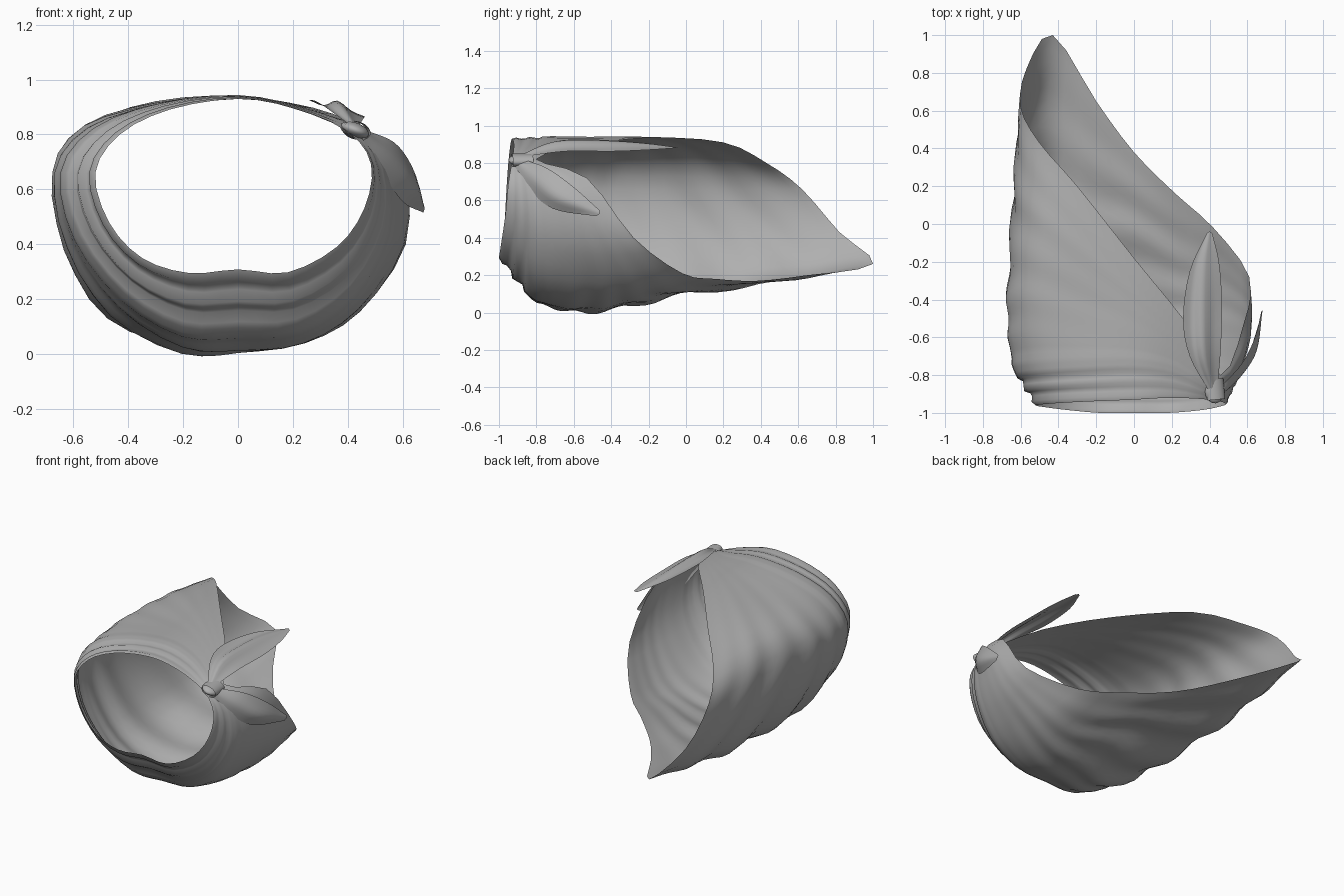
import bpy, math
from mathutils import Vector as V

# Dark grey cloth
cloth = bpy.data.materials.new("grey_cloth")
cloth.diffuse_color = (.43, .43, .43, 1)


def spline(pts, t, closed=False):
    """Catmull-Rom point at parameter t (one unit per control point)."""
    n = len(pts)
    i = math.floor(t) if closed else min(int(t), n - 2)
    f = t - i

    def p(k):
        if closed:
            return pts[k % n]
        if k < 0:
            return 2 * pts[0] - pts[1]
        if k >= n:
            return 2 * pts[-1] - pts[-2]
        return pts[k]
    a, b, c, d = p(i - 1), p(i), p(i + 1), p(i + 2)
    return 0.5 * (2 * b + (c - a) * f + (2 * a - 5 * b + 4 * c - d) * f * f
                  + (3 * b - a - 3 * c + d) * f ** 3)


def loft(name, curves, closed, around, along, shape=None):
    """Smooth sheet through a row of control curves."""
    curves = [[V(p) for p in c] for c in curves]
    n, m = len(curves[0]), len(curves)
    cols = n * around if closed else (n - 1) * around + 1
    rows = (m - 1) * along + 1
    verts, faces = [], []
    for r in range(rows):
        for c in range(cols):
            t, u = c / around, r / along
            p = spline([spline(k, t, closed) for k in curves], u)
            verts.append(shape(p, t, u) if shape else p)
    for r in range(rows - 1):
        for c in range(cols if closed else cols - 1):
            d = (c + 1) % cols
            faces.append((r * cols + c, r * cols + d, (r + 1) * cols + d, (r + 1) * cols + c))
    me = bpy.data.meshes.new(name)
    me.from_pydata(verts, [], faces)
    me.shade_smooth()
    me.materials.append(cloth)
    ob = bpy.data.objects.new(name, me)
    bpy.context.collection.objects.link(ob)
    return ob


# Scarf control curves: start at the knot, over the top, down the left, along the bottom, up the right
rim = [(.40, -.93, .81), (.2, -.92, .895), (0, -.93, .93), (-.25, -.94, .89), (-.43, -.95, .80),
       (-.52, -.96, .66), (-.47, -.97, .48), (-.35, -.985, .35), (-.18, -1, .295), (0, -1, .308),
       (.18, -1, .297), (.36, -.985, .39), (.46, -.965, .53), (.485, -.95, .69)]
seam = [(.43, -.87, .82), (.23, -.75, .898), (0, -.70, .94), (-.28, -.70, .91), (-.52, -.71, .82),
        (-.64, -.73, .66), (-.59, -.76, .42), (-.42, -.78, .20), (-.2, -.79, .07), (0, -.79, .065),
        (.22, -.79, .08), (.42, -.79, .21), (.545, -.79, .44), (.54, -.82, .67)]
belly = [(.44, -.84, .82), (.255, -.65, .897), (0, -.5, .94), (-.3, -.4, .91), (-.56, -.35, .83),
         (-.67, -.42, .66), (-.62, -.42, .38), (-.46, -.45, .14), (-.2, -.48, .015), (0, -.48, .012),
         (.24, -.5, .04), (.44, -.52, .16), (.59, -.6, .4), (.585, -.70, .68)]
middle = [(.45, -.82, .82), (.265, -.58, .897), (0, -.34, .94), (-.3, -.1, .92), (-.54, .05, .83),
          (-.635, .1, .66), (-.61, .25, .40), (-.46, .3, .16), (-.2, .1, .115), (0, -.02, .105),
          (.24, -.2, .09), (.44, -.28, .16), (.61, -.44, .4), (.6, -.62, .70)]
back = [(.46, -.80, .82), (.275, -.52, .897), (0, -.18, .935), (-.3, .2, .91), (-.5, .43, .80),
        (-.6, .62, .66), (-.57, .82, .43), (-.43, 1, .26), (-.2, .65, .20), (0, .38, .17),
        (.22, .16, .18), (.42, -.02, .21), (.61, -.28, .40), (.58, -.53, .72)]


def folds(p, t, u):
    # Rolled folds and hem lip on the brow band, soft sweeping folds on the body
    fade = math.sin(math.pi * t / 14)
    out = V((p.x, 0, p.z - .5)).normalized()
    if u <= 1:
        d = .012 * math.sin(6 * math.pi * u) * fade
        if u > .85:
            d = .008 * fade
        return p + d * (out + V((0, -.7 * fade, 0)) * min(1, 4 * u))
    side = math.exp(-((t - 7.2) / 2.6) ** 2)
    d = .017 * math.sin(2 * math.pi * (1.7 * u - .25 * t)) * side
    return p + d * out * min(1, u - 1) * min(1, 4 - u)


loft("scarf_body", [rim, seam, belly, middle, back], True, 3, 10, folds)

# Two loose tails, each lofted across from edge to edge over its creases
loft("upper_tail", [
    [(.40, -.89, .84), (.295, -.7, .915), (.26, -.5, .925), (.295, -.25, .91), (.385, -.05, .882)],
    [(.41, -.89, .84), (.33, -.7, .90), (.31, -.48, .905), (.33, -.23, .90), (.39, -.045, .882)],
    [(.42, -.89, .84), (.37, -.7, .915), (.36, -.45, .92), (.37, -.22, .905), (.40, -.04, .882)],
    [(.43, -.89, .835), (.415, -.68, .88), (.415, -.42, .885), (.41, -.21, .885), (.407, -.045, .88)],
    [(.44, -.89, .83), (.46, -.65, .862), (.465, -.4, .862), (.45, -.2, .87), (.415, -.05, .88)],
], False, 4, 3)
loft("side_tail", [
    [(.45, -.87, .82), (.57, -.74, .77), (.64, -.6, .67), (.675, -.46, .545)],
    [(.46, -.90, .81), (.57, -.80, .71), (.65, -.67, .61), (.68, -.46, .53)],
    [(.45, -.92, .79), (.52, -.85, .67), (.60, -.71, .555), (.675, -.48, .515)],
], False, 5, 4)

# Knot with a band wrapped over it
bpy.ops.mesh.primitive_uv_sphere_add(segments=16, ring_count=10, location=(.425, -.88, .815),
                                     rotation=(0, .35, .1))
knot = bpy.context.object
knot.name = "knot"
knot.scale = (.055, .07, .028)
bpy.ops.mesh.primitive_cylinder_add(vertices=16, radius=1, depth=2, end_fill_type='NOTHING',
                                    location=(.43, -.875, .815), rotation=(math.pi / 2, .35, .1))
wrap = bpy.context.object
wrap.name = "knot_wrap"
wrap.scale = (.05, .032, .055)
for ob in (knot, wrap):
    ob.data.materials.append(cloth)
    ob.data.shade_smooth()
